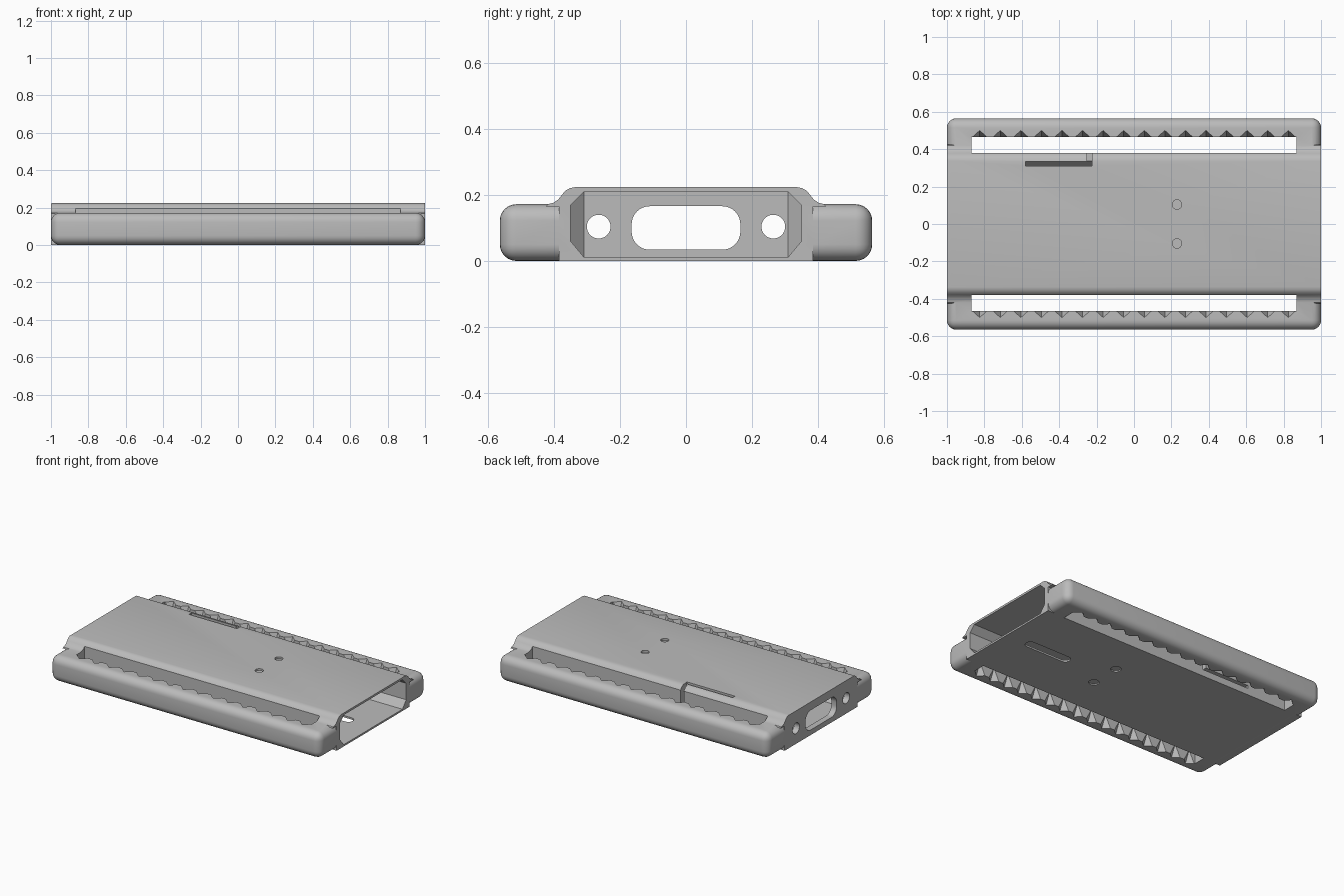
import bpy, bmesh, math

if "Cube" in bpy.data.objects:
    bpy.data.objects.remove(bpy.data.objects["Cube"])

grey = bpy.data.materials.new("plain grey")
grey.diffuse_color = (0.5, 0.5, 0.5, 1)
grey.use_nodes = True
grey.node_tree.nodes["Principled BSDF"].inputs["Base Color"].default_value = grey.diffuse_color


def finish(name, bm):
    bmesh.ops.recalc_face_normals(bm, faces=bm.faces)
    me = bpy.data.meshes.new(name)
    bm.to_mesh(me)
    bm.free()
    ob = bpy.data.objects.new(name, me)
    bpy.context.collection.objects.link(ob)
    me.materials.append(grey)
    return ob


def hull(name, pts):
    bm = bmesh.new()
    for p in pts:
        bm.verts.new(p)
    bmesh.ops.convex_hull(bm, input=bm.verts)
    bmesh.ops.dissolve_limit(bm, angle_limit=0.001, verts=bm.verts, edges=bm.edges)
    return finish(name, bm)


def box(name, x, y, z):
    return hull(name, [(a, b, c) for a in x for b in y for c in z])


def prism(name, profile, x0, x1):
    bm = bmesh.new()
    f = bm.faces.new([bm.verts.new((x0, y, z)) for y, z in profile])
    r = bmesh.ops.extrude_face_region(bm, geom=[f])
    vs = [v for v in r["geom"] if isinstance(v, bmesh.types.BMVert)]
    bmesh.ops.translate(bm, verts=vs, vec=(x1 - x0, 0, 0))
    return finish(name, bm)


def rounded(cx, cy, hx, hy, r, n=8):
    """Outline of a rounded rectangle (a circle when hx = hy = r)."""
    out = []
    for k, (sx, sy) in enumerate(((1, 1), (-1, 1), (-1, -1), (1, -1))):
        for i in range(n + 1):
            a = (k + i / n) * math.pi / 2
            p = (cx + sx * (hx - r) + r * math.cos(a), cy + sy * (hy - r) + r * math.sin(a))
            if all(math.dist(p, q) > 1e-5 for q in out):
                out.append(p)
    return out


def pillar(name, outline, z0, z1):
    return hull(name, [(x, y, z) for x, y in outline for z in (z0, z1)])


def apply(ob):
    bpy.context.view_layer.objects.active = ob
    for m in list(ob.modifiers):
        bpy.ops.object.modifier_apply(modifier=m.name)


def boolean(ob, tool, op="DIFFERENCE"):
    m = ob.modifiers.new("cut", "BOOLEAN")
    m.operation, m.object, m.solver = op, tool, "EXACT"
    apply(ob)
    bpy.data.objects.remove(tool)


# rounded lower tray that forms both side rails
case = box("case", (-1, 1), (-0.565, 0.565), (0, 0.172))
bev = case.modifiers.new("round", "BEVEL")
bev.width, bev.segments = 0.05, 6
apply(case)

# raised central sleeve with concave flanks
half = [(0.385, 0), (0.385, 0.165), (0.425, 0.165), (0.42, 0.172), (0.403, 0.176),
        (0.388, 0.186), (0.377, 0.2), (0.366, 0.213), (0.352, 0.221), (0.335, 0.224)]
sleeve = prism("sleeve", half + [(-y, z) for y, z in reversed(half)], -1, 1)
bm = bmesh.new()
bm.from_mesh(sleeve.data)
edge = [e for e in bm.edges if all(v.co.x < -0.99 and v.co.z > 0.22 for v in e.verts)
        and e.calc_length() > 0.5]
bmesh.ops.bevel(bm, geom=edge, offset=0.02, segments=4, profile=0.5, affect="EDGES")
bm.to_mesh(sleeve.data)
bm.free()
boolean(case, sleeve, "UNION")

# inner pocket, open on the right and chamfered at the closed end
pocket = []
for s in (-1, 1):
    for z, zc in ((0.012, 0.06), (0.21, 0.17)):
        pocket += [(-0.96, s * 0.31, z), (1.1, s * 0.31, z),
                   (-0.92, s * 0.35, zc), (1.1, s * 0.35, zc)]
boolean(case, hull("pocket", pocket))

# strap slots with pointed notches above and below
for s in (-1, 1):
    boolean(case, box("slot", (-0.87, 0.87), (s * 0.38, s * 0.465), (-0.1, 0.3)))
    bm = bmesh.new()
    for i in range(16):
        x = -0.825 + 0.11 * i
        for zt, d in ((0.09, 1), (0.082, -1)):
            k = 1.3
            z = zt + d * 0.082 * k
            pts = [(x, s * 0.464, zt), (x - 0.04 * k, s * 0.464, z),
                   (x + 0.04 * k, s * 0.464, z), (x, s * (0.464 + 0.036 * k), z)]
            vs = [bm.verts.new(p) for p in pts]
            for t in ((0, 1, 2), (0, 2, 3), (0, 3, 1), (1, 3, 2)):
                bm.faces.new([vs[j] for j in t])
    boolean(case, finish("notches", bm))

# openings in the closed end
boolean(case, prism("port", rounded(0, 0.1, 0.165, 0.066, 0.055), -1.1, -0.9))
for s in (-1, 1):
    boolean(case, prism("jack", rounded(s * 0.265, 0.104, 0.036, 0.036, 0.036), -1.1, -0.9))

# small round holes on top, shallow matching recesses underneath, long floor slot
for s in (-1, 1):
    spot = rounded(0.23, s * 0.104, 0.025, 0.025, 0.025)
    boolean(case, pillar("top_hole", spot, 0.15, 0.3))
    spot = rounded(0.23, s * 0.104, 0.032, 0.032, 0.032)
    boolean(case, pillar("under_recess", spot, -0.1, 0.008))
boolean(case, pillar("floor_slot", rounded(0.68, 0, 0.17, 0.033, 0.033), -0.1, 0.05))

# slits that free the spring clip
boolean(case, box("clip_slit_long", (-0.58, -0.225), (0.31, 0.335), (0.15, 0.3)))
boolean(case, box("clip_slit_end", (-0.25, -0.225), (0.31, 0.42), (0.05, 0.3)))
boolean(case, box("clip_slit_side", (-0.58, -0.225), (0.325, 0.42), (0.045, 0.065)))

# smooth rounded edges, crisp corners
bpy.ops.object.select_all(action="DESELECT")
case.select_set(True)
bpy.context.view_layer.objects.active = case
bpy.ops.object.shade_smooth_by_angle(angle=math.radians(30))
